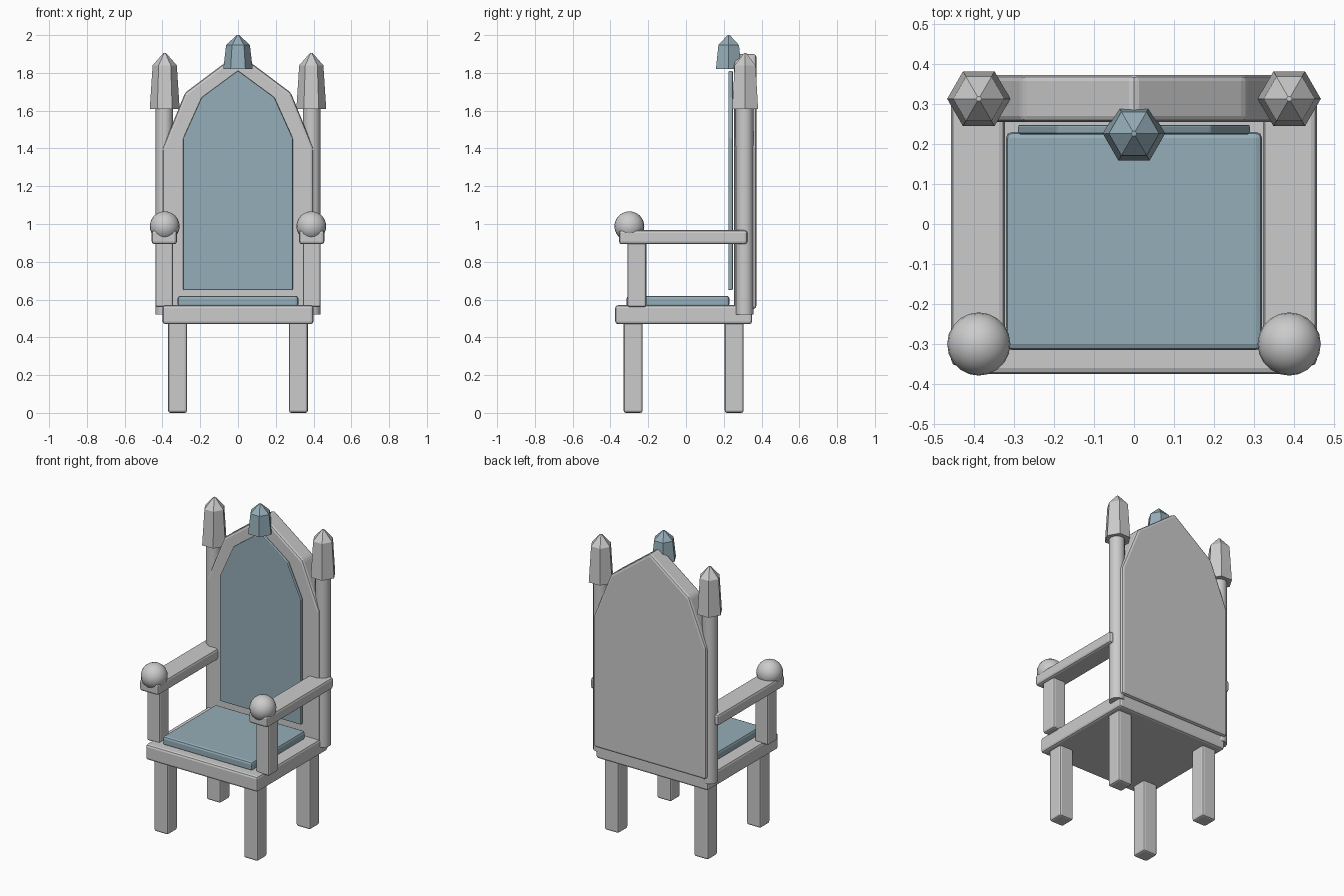
import bpy, bmesh, math

if "Cube" in bpy.data.objects:
    bpy.data.objects.remove(bpy.data.objects["Cube"])

blue = bpy.data.materials.new("blue_cloth")
blue.diffuse_color = (0.30, 0.42, 0.48, 1)
blue.use_nodes = True
blue.node_tree.nodes["Principled BSDF"].inputs["Base Color"].default_value = blue.diffuse_color


def make(name, bm, bevel=0.0, mat=None, smooth=False):
    bmesh.ops.recalc_face_normals(bm, faces=bm.faces)
    if bevel:
        edges = [e for e in bm.edges if e.calc_face_angle(0) > 0.3]
        bmesh.ops.bevel(bm, geom=edges, offset=bevel, segments=2,
                        profile=0.5, affect='EDGES', clamp_overlap=True)
    me = bpy.data.meshes.new(name)
    bm.to_mesh(me)
    bm.free()
    ob = bpy.data.objects.new(name, me)
    bpy.context.collection.objects.link(ob)
    if mat:
        me.materials.append(mat)
    if smooth:
        me.shade_smooth()
    return ob


def box(name, x, y, z, bevel=0.012, mat=None):
    bm = bmesh.new()
    bmesh.ops.create_cube(bm, size=1)
    for v in bm.verts:
        for i, (a, b) in enumerate((x, y, z)):
            v.co[i] = a if v.co[i] < 0 else b
    return make(name, bm, bevel, mat)


def lathe(name, cx, cy, rings, n, bevel=0.0, mat=None):
    """Stack of n-sided rings (radius, z), capped at both ends."""
    bm = bmesh.new()
    loops = [[bm.verts.new((cx + r * math.cos(math.tau * i / n),
                            cy + r * math.sin(math.tau * i / n), z))
              for i in range(n)] for r, z in rings]
    for a, b in zip(loops, loops[1:]):
        for i in range(n):
            j = (i + 1) % n
            bm.faces.new((a[i], a[j], b[j], b[i]))
    bm.faces.new(loops[0][::-1])
    bm.faces.new(loops[-1])
    return make(name, bm, bevel, mat)


def arch(name, half, y0, y1, bevel, mat=None):
    """Symmetric pointed outline, extruded in depth; last point is the peak."""
    pts = half + [(-x, z) for x, z in half[-2::-1]]
    bm = bmesh.new()
    face = bm.faces.new([bm.verts.new((x, y0, z)) for x, z in pts])
    ext = bmesh.ops.extrude_face_region(bm, geom=[face], use_keep_orig=True)
    for v in ext["geom"]:
        if isinstance(v, bmesh.types.BMVert):
            v.co.y = y1
    return make(name, bm, bevel, mat)


# seat and cushion
box("seat", (-0.40, 0.40), (-0.375, 0.35), (0.47, 0.57), 0.015)
box("seat_cushion", (-0.32, 0.32), (-0.315, 0.23), (0.56, 0.62), 0.015, blue)

# backrest and its upholstered panel
arch("backrest", [(0.40, 0.55), (0.40, 1.40), (0.28, 1.695), (0, 1.905)],
     0.255, 0.372, 0.015)
arch("back_panel", [(0.29, 0.65), (0.29, 1.455), (0.193, 1.67), (0, 1.812)],
     0.224, 0.248, 0.006, blue)

# centre finial
lathe("crest_finial", 0, 0.226,
      [(0.078, 1.82), (0.063, 1.947), (0.007, 2.0)], 6, mat=blue)

for s, side in ((-1, "left"), (1, "right")):
    def xs(a, b):
        return tuple(sorted((s * a, s * b)))

    # legs
    box(f"front_leg_{side}", xs(0.27, 0.37), (-0.33, -0.23), (0.0, 0.49))
    box(f"back_leg_{side}", xs(0.27, 0.37), (0.205, 0.305), (0.0, 0.49))

    # back posts and finials
    post = lathe(f"back_post_{side}", s * 0.39, 0.31,
                 [(0.047, 0.52), (0.047, 1.63)], 12)
    bpy.context.view_layer.objects.active = post
    bpy.ops.object.select_all(action='DESELECT')
    post.select_set(True)
    bpy.ops.object.shade_smooth_by_angle(angle=math.radians(40))
    lathe(f"post_finial_{side}", s * 0.388, 0.313,
          [(0.079, 1.61), (0.064, 1.84), (0.007, 1.905)], 6)

    # armrests
    box(f"arm_post_{side}", xs(0.343, 0.437), (-0.31, -0.21), (0.56, 0.91))
    box(f"armrest_{side}", xs(0.323, 0.457), (-0.355, 0.325), (0.893, 0.967), 0.015)
    bm = bmesh.new()
    bmesh.ops.create_uvsphere(bm, u_segments=20, v_segments=12, radius=0.079)
    bmesh.ops.translate(bm, verts=bm.verts, vec=(s * 0.388, -0.30, 0.988))
    make(f"arm_knob_{side}", bm, smooth=True)
